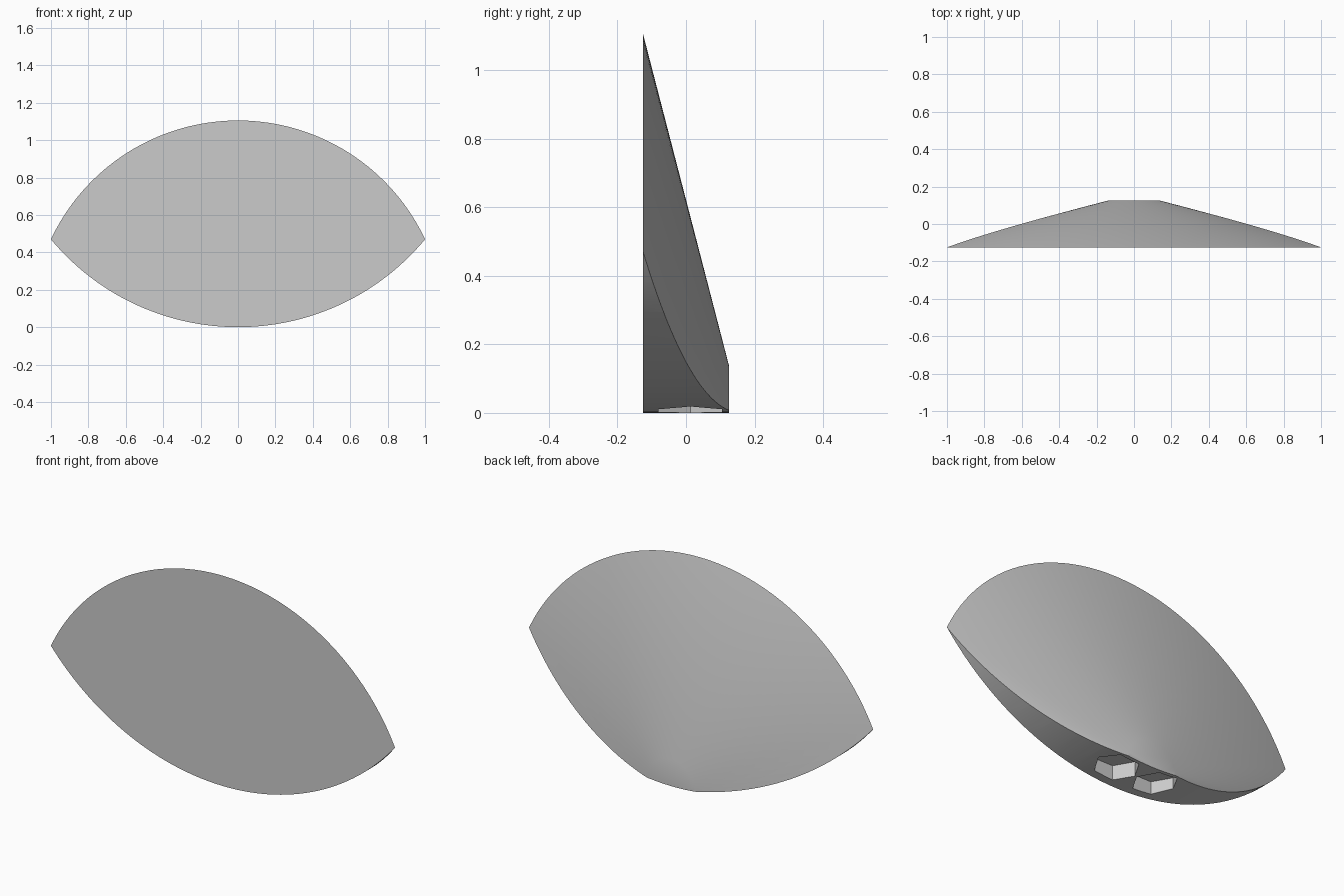
import bpy
import math
from mathutils import Matrix
import bmesh

cube = bpy.data.objects.get("Cube")
if cube:
    bpy.data.objects.remove(cube, do_unlink=True)

FRONT, BACK = -0.125, 0.125

grey = bpy.data.materials.new("plain_grey")
grey.use_nodes = True
grey.diffuse_color = (0.6, 0.6, 0.6, 1)
grey.node_tree.nodes["Principled BSDF"].inputs["Base Color"].default_value = (0.6, 0.6, 0.6, 1)


def frustum(name, sides, r1, r2, depth, matrix):
    """Capped frustum along local z, r1 at the low end, placed by matrix."""
    bm = bmesh.new()
    bmesh.ops.create_cone(bm, cap_ends=True, segments=sides, radius1=r1,
                          radius2=r2, depth=depth, matrix=matrix)
    bmesh.ops.recalc_face_normals(bm, faces=bm.faces)
    mesh = bpy.data.meshes.new(name)
    bm.to_mesh(mesh)
    bm.free()
    mesh.materials.append(grey)
    obj = bpy.data.objects.new(name, mesh)
    bpy.context.collection.objects.link(obj)
    return obj


def cut(target, tool, operation):
    """Apply a boolean and drop the tool."""
    tool.hide_render = True
    bpy.ops.object.select_all(action='DESELECT')
    bpy.context.view_layer.objects.active = target
    target.select_set(True)
    mod = target.modifiers.new("cut", 'BOOLEAN')
    mod.operation = operation
    mod.solver = 'EXACT'
    mod.object = tool
    bpy.ops.object.modifier_apply(modifier=mod.name)
    bpy.data.objects.remove(tool, do_unlink=True)


# Shallow cone pointing backwards, flat face at the front
along_y = Matrix.Rotation(-math.pi / 2, 4, 'X')
body = frustum("wedge_body", 128, 1.105, 0.14, BACK - FRONT, along_y)

# Rounded underside: keep only what lies inside a larger cylinder
R = 1.3
underside = frustum("underside_cutter", 192, R, R, 1,
                    Matrix.Translation((0, 0, R)) @ along_y)
cut(body, underside, 'INTERSECT')

# Two hexagonal sockets in the underside
SOCKET_TOP = 0.075
for side in (-1, 1):
    # find which way the first vertex falls, so that a corner points along x
    socket = frustum("socket_cutter", 6, 0.107, 0.107, 0.4,
                     Matrix.Translation((side * 0.113, 0.0125, SOCKET_TOP - 0.2)))
    corner = max(v.co.x for v in socket.data.vertices) - side * 0.113
    if corner < 0.1:
        c = Matrix.Translation((side * 0.113, 0.0125, 0))
        socket.data.transform(c @ Matrix.Rotation(math.pi / 6, 4, 'Z') @ c.inverted())
    cut(body, socket, 'DIFFERENCE')

bpy.ops.object.shade_smooth_by_angle(angle=math.radians(30))
